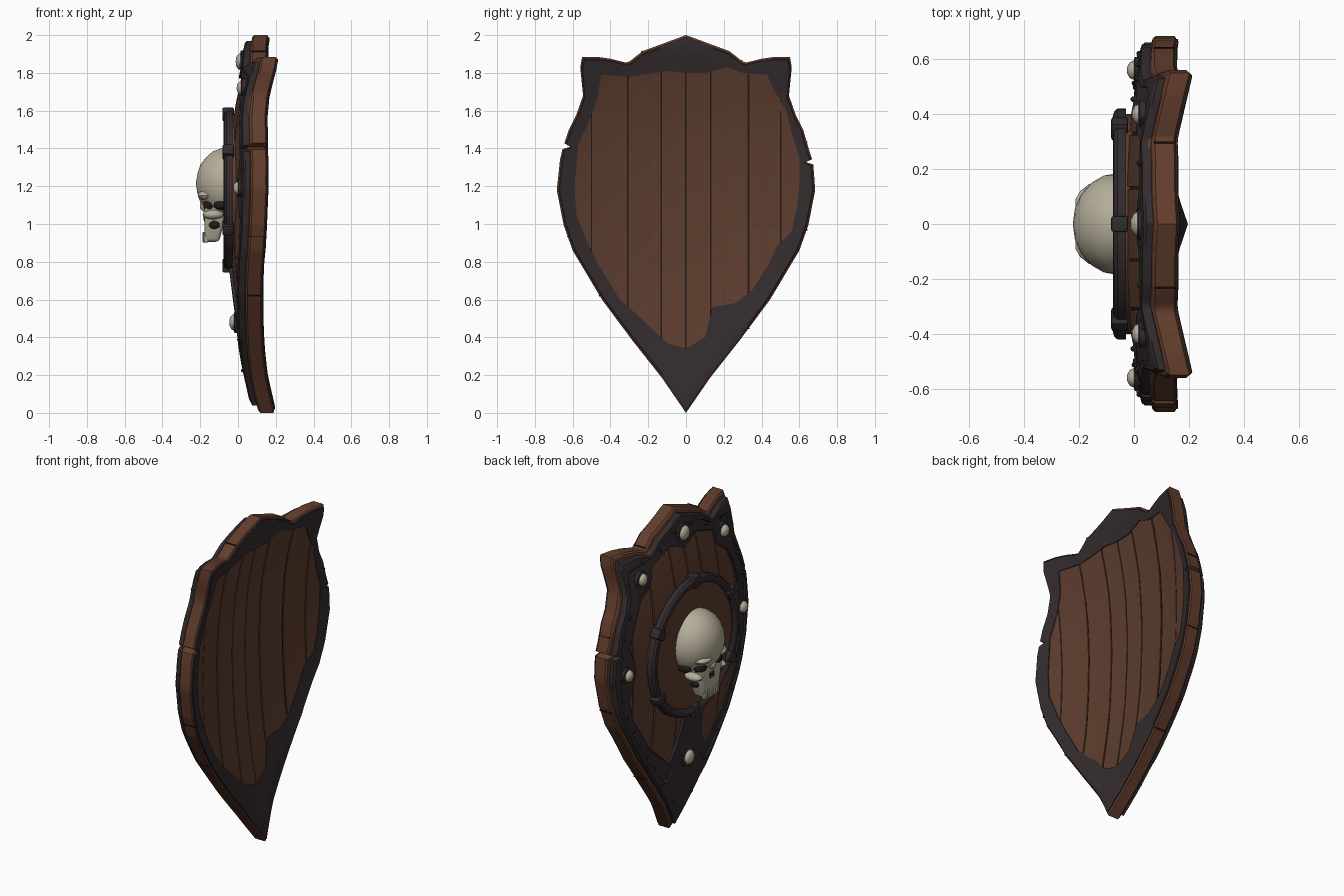
import bpy, bmesh, math, random
from mathutils import Vector, Matrix

if "Cube" in bpy.data.objects:
    bpy.data.objects.remove(bpy.data.objects["Cube"])
random.seed(4)

def mat(name, c):
    m = bpy.data.materials.new(name)
    m.diffuse_color = (*c, 1)
    m.use_nodes = True
    m.node_tree.nodes["Principled BSDF"].inputs["Base Color"].default_value = m.diffuse_color
    return m
WOOD = mat("brown wood", (0.108, 0.046, 0.027))
EDGE = mat("reddish edge wood", (0.122, 0.047, 0.025))
IRON = mat("dark iron", (0.034, 0.025, 0.027))
GROOVE = mat("groove shadow brown", (0.018, 0.010, 0.008))
BONE = mat("bone", (0.46, 0.42, 0.32))

CZ, T = 1.1, 0.085                      # polar centre height, board thickness
RIGHT = [(.23, 1.915), (.30, 1.86), (.32, 1.855), (.40, 1.875), (.47, 1.885), (.55, 1.885), (.56, 1.83),
         (.545, 1.68), (.58, 1.58), (.62, 1.5), (.667, 1.34), (.684, 1.18), (.648, .995), (.60, .86),
         (.445, .60), (.285, .385), (.127, .185)]
NOTCH_R = [(.667, 1.345), (.63, 1.33), (.674, 1.315)]
NOTCH_L = [(.645, 1.425), (.61, 1.41), (.655, 1.395)]
IRON_IN = [(.12, 1.82), (.3, 1.76), (.33, 1.66), (.42, 1.6), (.47, 1.5), (.53, 1.35), (.5, 1.25), (.49, 1.19),
           (.5, 1.13), (.54, 1.02), (.5, .88), (.36, .66), (.17, .5), (.12, .6), (.07, .78)]
BACK_R = [(.1, 1.8), (.22, 1.83), (.3, 1.8), (.43, 1.79), (.46, 1.72), (.53, 1.6), (.56, 1.48), (.6, 1.36), (.6, 1.2),
          (.59, 1.1), (.56, .96), (.48, .88), (.44, .79), (.35, .65), (.26, .58), (.14, .56), (.1, .4)]
BACK_L = [(.1, 1.81), (.3, 1.78), (.45, 1.79), (.47, 1.66), (.51, 1.55), (.57, 1.42), (.59, 1.2), (.58, 1.05),
          (.52, .9), (.46, .78), (.35, .6), (.26, .52), (.1, .37)]

def both(top, right, left, bottom):
    pts = [(0, top)] + right + [(0, bottom)] + [(-y, z) for y, z in reversed(left)]
    return [Vector((y, z - CZ)) for y, z in pts]
def notched(side, n):
    return [p for p in side if p[1] > n[1][1]] + n + [p for p in side if p[1] < n[1][1] and p not in n]
OUT = both(2.0, notched(RIGHT, NOTCH_R), notched(RIGHT, NOTCH_L), 0.0)
INNER = both(1.77, IRON_IN, IRON_IN, .78)
BACK = both(1.8, BACK_R, BACK_L, .34)
ANG = sorted({round(math.atan2(p.y, p.x), 3) for c in (OUT, INNER, BACK) for p in c}
             | {round(-math.pi + 2 * math.pi * i / 72, 3) for i in range(72)})

def radius(poly, a):
    d = Vector((math.cos(a), math.sin(a)))
    best = 0
    for p, q in zip(poly, poly[1:] + poly[:1]):
        e = q - p
        det = d.x * e.y - d.y * e.x
        if abs(det) > 1e-9:
            r = (p.x * e.y - p.y * e.x) / det
            u = (p.x * d.y - p.y * d.x) / det
            if r > 0 and -1e-3 <= u <= 1.001:
                best = max(best, r)
    return best
R_OUT, R_IN, R_BACK = ([radius(c, a) for a in ANG] for c in (OUT, INNER, BACK))

PROFILE = [(0, .11), (.1, .083), (.2, .06), (.35, .033), (.5, .01), (.65, -.012), (.8, -.028), (1, -.038),
           (1.2, -.042), (1.4, -.034), (1.55, -.02), (1.7, .008), (1.85, .044), (2.01, .08)]
def front(y, z):                        # curved front surface of the board
    for (z0, x0), (z1, x1) in zip(PROFILE, PROFILE[1:]):
        if z <= z1:
            break
    return x0 + (x1 - x0) * (z - z0) / (z1 - z0) + .24 * y * y
def on(y, z, off):
    return Vector((front(y, z) + off, y, z))
def ring_loop(radii, off):
    return [on(r * math.cos(a), CZ + r * math.sin(a), off) for a, r in zip(ANG, radii)]

def finish(bm, name, mats, angle=30):
    bmesh.ops.recalc_face_normals(bm, faces=bm.faces)
    me = bpy.data.meshes.new(name)
    bm.to_mesh(me)
    bm.free()
    for m in mats:
        me.materials.append(m)
    ob = bpy.data.objects.new(name, me)
    bpy.context.collection.objects.link(ob)
    bpy.ops.object.select_all(action='DESELECT')
    ob.select_set(True)
    bpy.context.view_layer.objects.active = ob
    bpy.ops.object.shade_smooth_by_angle(angle=math.radians(angle))
    return ob

def loft(name, loops, mats, cyclic=False, rule=lambda i: 0):
    bm = bmesh.new()
    vs = [[bm.verts.new(p) for p in l] for l in loops]
    n, m = len(vs[0]), len(vs)
    for i in range(m if cyclic else m - 1):
        a, b = vs[i], vs[(i + 1) % m]
        for j in range(n):
            k = (j + 1) % n
            bm.faces.new((a[j], a[k], b[k], b[j])).material_index = rule(i)
    if not cyclic:
        bm.faces.new(vs[0])
        bm.faces.new(vs[-1])
    return finish(bm, name, mats)

# board core: dark inside the plank gaps, brown on the outer edge
scales = [.02, .2, .4, .55, .7, .8, .9, .988]
sides = [(s, 0) for s in scales] + [(1, .008), (1, T - .008)] + [(s, T) for s in reversed(scales)]
loft("board_core", [ring_loop([r * s for r in R_OUT], o) for s, o in sides], [GROOVE, EDGE],
     rule=lambda i: 1 if 6 <= i <= 10 else 0)

# planks, standing proud of the core on both sides
def zrange(y):
    y, zs = y + 1e-5, []
    for p, q in zip(OUT, OUT[1:] + OUT[:1]):
        p, q = p * .95, q * .95
        if (p.x - y) * (q.x - y) < 0:
            zs.append(CZ + p.y + (q.y - p.y) * (y - p.x) / (q.x - p.x))
    return min(zs), max(zs)
CUTS = [-.625, -.5, -.31, -.13, 0, .13, .33, .5, .625]
for i, (y0, y1) in enumerate(zip(CUTS, CUTS[1:])):
    g0, g1 = random.uniform(.002, .006), random.uniform(.002, .006)
    cols = [(y, *zrange(y)) for y in [y0 + g0 + (y1 - y0 - g0 - g1) * k / 4 for k in range(5)]]
    lift = .008 + random.uniform(-.001, .002)
    loops = []
    for k in range(19):
        pts = [(y, lo + (hi - lo) * k / 18) for y, lo, hi in cols]
        loops.append([on(y, z, -lift) for y, z in pts] + [on(y, z, T + lift - .003) for y, z in reversed(pts)])
    loft(f"plank_{i + 1}", loops, [WOOD])

# iron bands: raised lipped rim in front, thin band behind
def band(name, inner, outer_scale, section):
    loops = [ring_loop([a + (b * outer_scale - a) * u for a, b in zip(inner, R_OUT)], o) for u, o in section]
    loft(name, loops, [IRON], cyclic=True)
band("front_iron_rim", R_IN, .965, [(0, .01), (0, -.018), (.06, -.023), (.3, -.023), (.5, -.023), (.66, -.023),
                                    (.7, -.032), (.95, -.032), (1, -.024), (1, .01)])
band("back_iron_band", R_BACK, .985, [(0, T), (0, T + .010), (.3, T + .010), (.6, T + .010), (.95, T + .010),
                                      (1, T + .006), (1, T - .005)])

def box(name, loc, size, m, rot=0, bevel=0):
    bm = bmesh.new()
    bmesh.ops.create_cube(bm, size=1, matrix=Matrix.Diagonal((*size, 1)))
    if bevel:
        bmesh.ops.bevel(bm, geom=bm.edges[:], offset=bevel, segments=2, profile=.5, affect='EDGES')
    bm.transform(Matrix.Translation(loc) @ Matrix.Rotation(rot, 4, 'X'))
    return finish(bm, name, [m])

# cracks across the wooden edge
for a in (-.2, .48, -1.1, 1.2, 1.85, 3.4, 3.95):
    r = radius(OUT, a)
    box("edge_crack", on(r * math.cos(a), CZ + r * math.sin(a), T / 2), (T * .9, .008, .007), GROOVE, a)

# round boss: disc, ring and six clamps
BZ = 1.18
def lathe(name, prof, m, n=48, centre=(0, 0, BZ)):     # (x, radius) profile spun about the x axis
    loops = [[Vector(centre) + Vector((x, r * math.cos(2 * math.pi * j / n), r * math.sin(2 * math.pi * j / n)))
              for j in range(n)] for x, r in prof]
    return loft(name, loops, [m])
lathe("boss_disc", [(.025, .40), (-.05, .40), (-.056, .36), (-.056, .05)], WOOD)
lathe("boss_ring", [(-.03, .37), (-.06, .37), (-.072, .382), (-.076, .395), (-.072, .41), (-.06, .42), (-.03, .42)], IRON)
for k in range(6):
    a = math.pi / 2 + k * math.pi / 3
    box("ring_clamp", (-.052, .4 * math.cos(a), BZ + .4 * math.sin(a)), (.062, .075, .06), IRON, a, .01)

# domed bone studs in iron collars, and small rivets
def ball(name, loc, rad, m, sub=3, back=9):
    bm = bmesh.new()
    bmesh.ops.create_icosphere(bm, subdivisions=sub, radius=1)
    bm.transform(Matrix.Translation(loc) @ Matrix.Diagonal((*rad, 1)))
    for v in bm.verts:
        v.co.x = min(v.co.x, back)
    return finish(bm, name, [m])
for y, z, s in [(0, 1.86, .046), (.4, 1.72, .038), (-.4, 1.72, .038), (.56, 1.19, .036), (-.56, 1.19, .036), (0, .48, .046)]:
    c = on(y, z, -.02)
    lathe("stud_collar", [(.01, s + .012), (-.01, s + .012), (-.014, s + .004), (-.014, .02)], IRON, 20, c)
    ball("bone_stud", c + Vector((-.012, 0, 0)), (.028, s, s), BONE, 2)
for k in range(32):
    a = 2 * math.pi * (k + .5) / 32
    r = radius(OUT, a) * .91
    ball("rivet", on(r * math.cos(a), CZ + r * math.sin(a), -.03), (.014, .012, .012), IRON, 1)

# skull: cranium, brow, sockets, cheeks, jaw and teeth
ball("cranium", (-.06, 0, 1.215), (.163, .185, .19), BONE, 3, -.045)
bm = bmesh.new()
bmesh.ops.create_cube(bm, size=1)
for v in bm.verts:
    low = v.co.z < 0
    v.co = Vector(((-.178 if v.co.x < 0 else -.1 if low else -.05),
                   math.copysign(.07 if low else .115, v.co.y), .905 if low else 1.1))
bmesh.ops.bevel(bm, geom=bm.edges[:], offset=.02, segments=3, profile=.5, affect='EDGES')
finish(bm, "upper_jaw", [BONE])
for s in (-1, 1):
    ball("brow", (-.165, s * .07, 1.152), (.05, .065, .028), BONE, 2)
    ball("eye_socket", (-.152, s * .075, 1.1), (.034, .048, .034), GROOVE, 2)
    ball("cheekbone", (-.132, s * .115, 1.05), (.058, .036, .026), BONE, 2)
    ball("temple_hollow", (-.085, s * .14, 1.1), (.045, .028, .026), GROOVE, 2)
    ball("cheek_hollow", (-.125, s * .092, .995), (.03, .018, .022), GROOVE, 2)
    ball("nose_hole", (-.172, s * .013, 1.035), (.012, .013, .026), GROOVE, 2)
ball("nose_bridge", (-.168, 0, 1.1), (.035, .024, .038), BONE, 2)
box("gum_shadow", (-.168, 0, .93), (.024, .12, .04), GROOVE, 0, .005)
for k in range(6):
    y = (k - 2.5) * .024
    box("tooth", (-.176 + 2 * y * y, y, .93), (.024, .021, .056), BONE, 0, .005)
